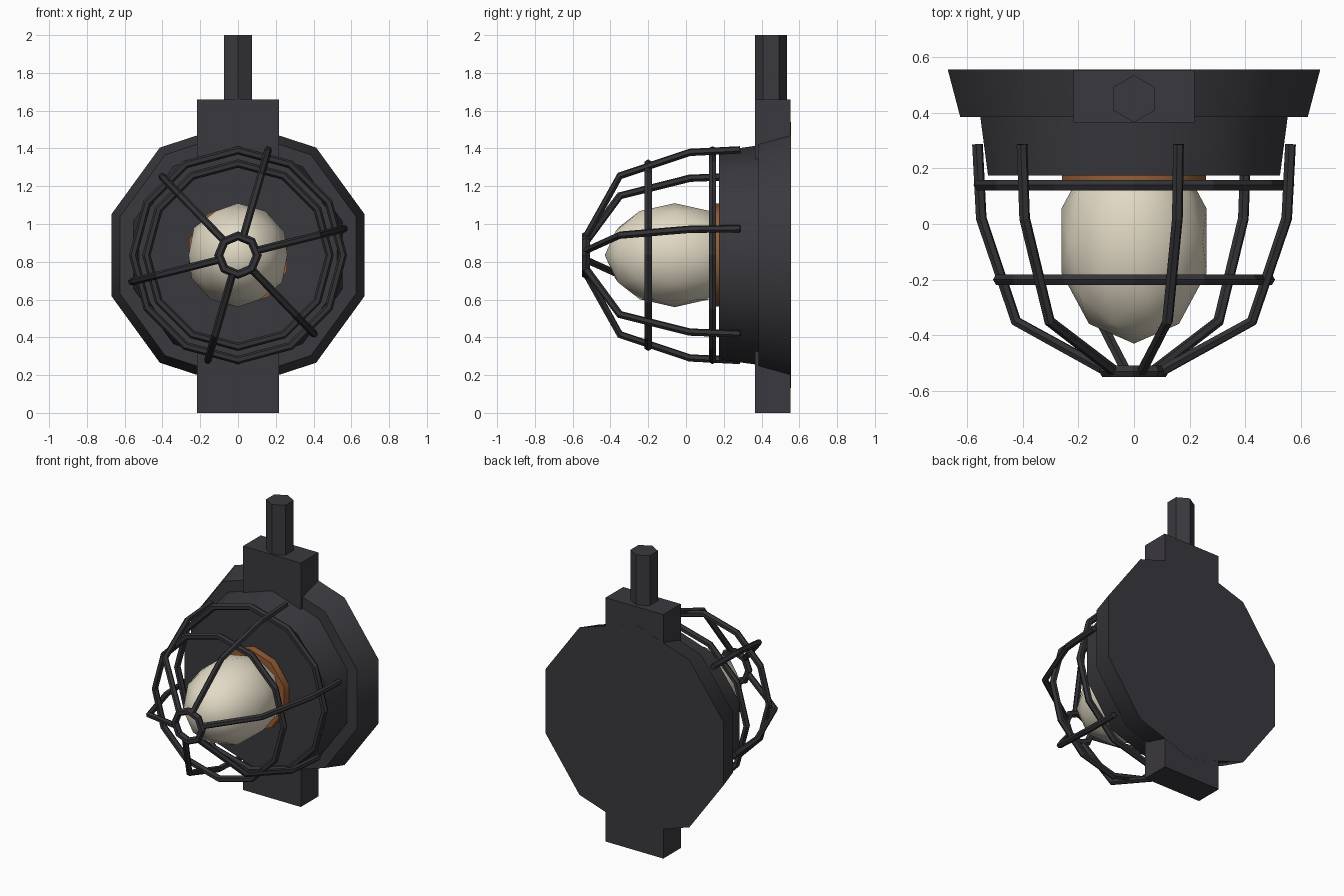
import bpy, bmesh
from math import sin, cos, pi, radians
from mathutils import Vector

cube = bpy.data.objects.get("Cube")
if cube:
    bpy.data.objects.remove(cube, do_unlink=True)

CZ = 0.835  # height of the lamp axis


def material(name, color):
    m = bpy.data.materials.new(name)
    m.use_nodes = True
    m.diffuse_color = (*color, 1)
    m.node_tree.nodes["Principled BSDF"].inputs["Base Color"].default_value = (*color, 1)
    return m


HOUSING = material("dark grey housing", (0.042, 0.040, 0.047))
CAGE = material("charcoal cage", (0.033, 0.032, 0.037))
BULB = material("cream glass", (0.76, 0.70, 0.56))
SOCKET = material("copper brown", (0.30, 0.11, 0.035))


def finish(name, bm, mat, smooth=None):
    bmesh.ops.recalc_face_normals(bm, faces=bm.faces)
    mesh = bpy.data.meshes.new(name)
    bm.to_mesh(mesh)
    bm.free()
    ob = bpy.data.objects.new(name, mesh)
    bpy.context.collection.objects.link(ob)
    mesh.materials.append(mat)
    if smooth:
        bpy.ops.object.select_all(action='DESELECT')
        ob.select_set(True)
        bpy.context.view_layer.objects.active = ob
        bpy.ops.object.shade_smooth_by_angle(angle=radians(smooth))
    return ob


def polar(r, y, a):
    return Vector((r * cos(a), y, CZ + r * sin(a)))


def bridge(bm, a, b):
    n = len(a)
    for i in range(n):
        bm.faces.new((a[i], a[(i + 1) % n], b[(i + 1) % n], b[i]))


def lathe(name, profile, sides, mat, smooth=None):
    """Capped solid turned about the lamp axis, profile of (radius, y)."""
    bm = bmesh.new()
    rings = [[bm.verts.new(polar(r, y, pi / 2 + 2 * pi * i / sides)) for i in range(sides)]
             for r, y in profile]
    for a, b in zip(rings, rings[1:]):
        bridge(bm, a, b)
    bm.faces.new(rings[0])
    bm.faces.new(rings[-1])
    return finish(name, bm, mat, smooth)


def hoop(name, radius, y, sides, tube):
    """Closed ring of hexagonal bar."""
    bm = bmesh.new()
    rings = []
    for i in range(sides):
        a = 2 * pi * i / sides
        rings.append([bm.verts.new(polar(radius + tube * cos(t), y + tube * sin(t), a))
                      for t in [k * pi / 3 for k in range(6)]])
    for i in range(sides):
        bridge(bm, rings[i], rings[(i + 1) % sides])
    return finish(name, bm, CAGE)


def spoke(name, path, angle, tube):
    """Bent hexagonal bar lying in a plane through the lamp axis."""
    bm = bmesh.new()
    pts = [polar(r, y, angle) for r, y in path]
    side = Vector((-sin(angle), 0, cos(angle)))
    rings = []
    for i, p in enumerate(pts):
        d = (pts[min(i + 1, len(pts) - 1)] - pts[max(i - 1, 0)]).normalized()
        up = side.cross(d)
        rings.append([bm.verts.new(p + tube * (cos(t) * side + sin(t) * up))
                      for t in [k * pi / 3 for k in range(6)]])
    for a, b in zip(rings, rings[1:]):
        bridge(bm, a, b)
    bm.faces.new(rings[0])
    bm.faces.new(rings[-1])
    return finish(name, bm, CAGE)


def box(name, lo, hi, mat):
    bm = bmesh.new()
    bmesh.ops.create_cube(bm, size=1)
    for v in bm.verts:
        v.co = [(h + l) / 2 + c * (h - l) for l, h, c in zip(lo, hi, v.co)]
    return finish(name, bm, mat)


# Stepped ten-sided housing
lathe("housing", [(0.704, 0.555), (0.657, 0.385), (0.581, 0.385), (0.552, 0.175)],
      10, HOUSING, 40)

# Mounting blocks above and below, and the conduit pin
box("upper_block", (-0.217, 0.365, 1.25), (0.217, 0.554, 1.66), HOUSING)
box("lower_block", (-0.217, 0.365, 0), (0.217, 0.554, 0.42), HOUSING)
bm = bmesh.new()
ends = [[bm.verts.new((0.085 * sin(k * pi / 3), 0.45 + 0.085 * cos(k * pi / 3), z))
         for k in range(6)] for z in (1.6, 2.0)]
bridge(bm, *ends)
for end in ends:
    bm.faces.new(end)
finish("conduit_pin", bm, HOUSING)

# Socket collar and bulb
lathe("socket", [(0.273, 0.18), (0.273, 0.125)], 10, SOCKET, 40)
bpy.ops.mesh.primitive_ico_sphere_add(subdivisions=2, radius=1, location=(0, -0.06, CZ))
bulb = bpy.context.object
bulb.name = "bulb"
bulb.scale = (0.275, 0.37, 0.275)
bulb.data.materials.append(BULB)
bpy.ops.object.shade_smooth()

# Protective cage
hoop("rear_hoop", 0.555, 0.14, 12, 0.022)
hoop("middle_hoop", 0.485, -0.2, 12, 0.022)
hoop("front_ring", 0.102, -0.53, 8, 0.024)
for i in range(6):
    spoke("cage_spoke_%d" % (i + 1), [(0.58, 0.287), (0.566, 0.02), (0.437, -0.35), (0.1, -0.53)],
          radians(14 + 60 * i), 0.02)
